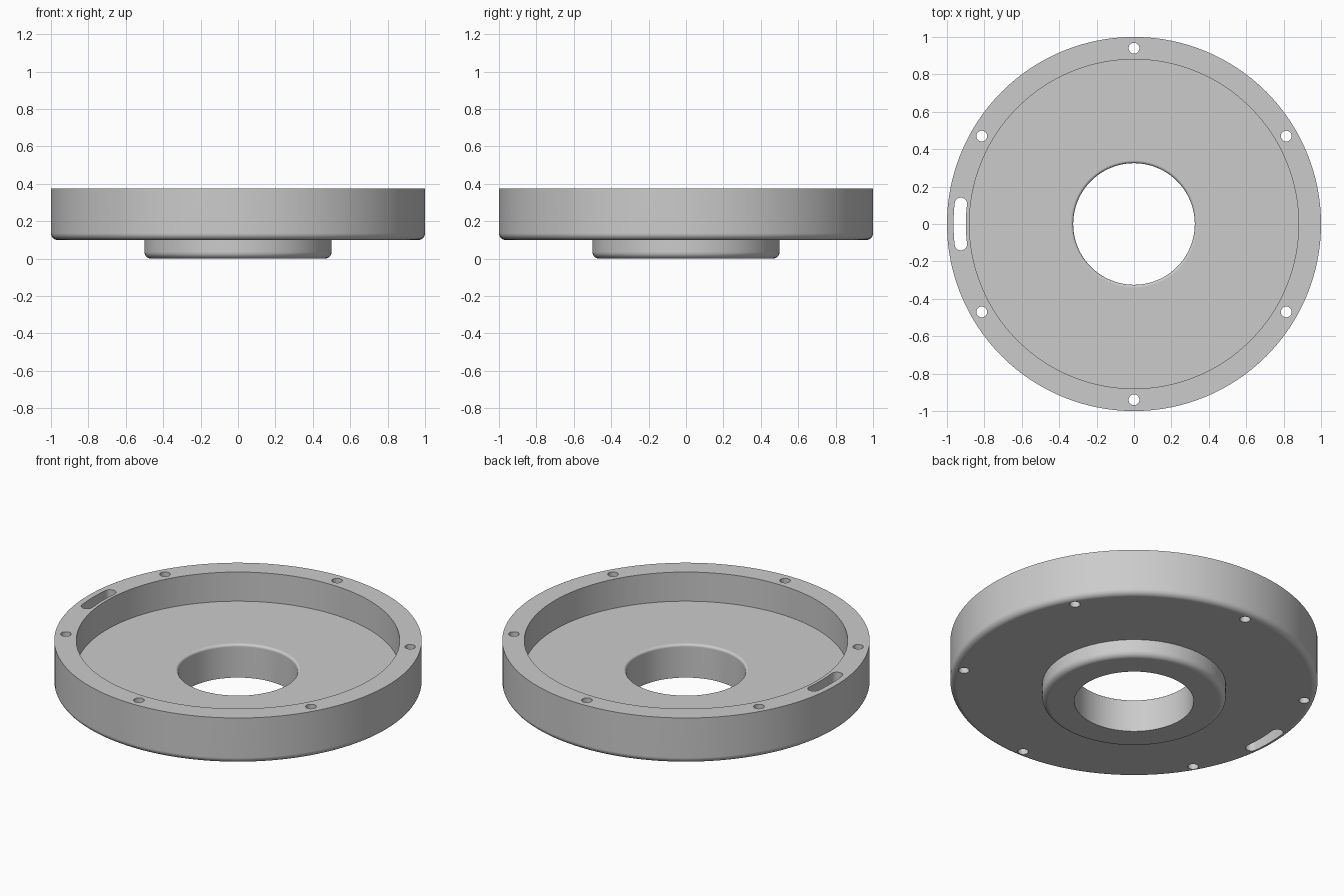
import bpy
import bmesh
from math import sin, cos, pi, radians

if "Cube" in bpy.data.objects:
    bpy.data.objects.remove(bpy.data.objects["Cube"], do_unlink=True)

HEIGHT, FLANGE_Z, FLOOR_Z = 0.375, 0.1, 0.2
RIM_R, POCKET_R, HUB_R, BORE_R = 1.0, 0.88, 0.5, 0.325
FILLET, LIP = 0.035, 0.015
BOLT_CIRCLE = 0.94

grey = bpy.data.materials.new("plain_grey")
grey.use_nodes = True
colour = (0.6, 0.6, 0.6, 1)
grey.diffuse_color = colour
grey.node_tree.nodes["Principled BSDF"].inputs["Base Color"].default_value = colour


def make_object(name, bm):
    bmesh.ops.recalc_face_normals(bm, faces=bm.faces[:])
    mesh = bpy.data.meshes.new(name)
    bm.to_mesh(mesh)
    bm.free()
    mesh.materials.append(grey)
    obj = bpy.data.objects.new(name, mesh)
    bpy.context.collection.objects.link(obj)
    return obj


def arc(cx, cy, radius, start, end, steps):
    """Points on a circular arc, angles in degrees."""
    angles = [radians(start + (end - start) * i / steps) for i in range(steps + 1)]
    return [(cx + radius * cos(a), cy + radius * sin(a)) for a in angles]


def lathe(name, profile, steps=128):
    bm = bmesh.new()
    verts = [bm.verts.new((r, 0, z)) for r, z in profile]
    edges = [bm.edges.new((v, verts[i - 1])) for i, v in enumerate(verts)]
    bmesh.ops.spin(bm, geom=verts + edges, cent=(0, 0, 0), axis=(0, 0, 1),
                   angle=2 * pi, steps=steps, use_merge=True)
    bmesh.ops.remove_doubles(bm, verts=bm.verts[:], dist=1e-5)
    return make_object(name, bm)


def add_prism(bm, outline):
    """Upright cutter that passes through the whole rim."""
    face = bm.faces.new([bm.verts.new((x, y, -0.1)) for x, y in outline])
    geom = bmesh.ops.extrude_face_region(bm, geom=[face])["geom"]
    top = [g for g in geom if isinstance(g, bmesh.types.BMVert)]
    bmesh.ops.translate(bm, verts=top, vec=(0, 0, HEIGHT + 0.2))


# Dish with hub, turned from one closed cross-section
profile = [(BORE_R, 0)]
profile += arc(HUB_R - FILLET, FILLET, FILLET, -90, 0, 8)
profile += [(HUB_R, FLANGE_Z)]
profile += arc(RIM_R - FILLET, FLANGE_Z + FILLET, FILLET, -90, 0, 8)
profile += [(RIM_R, HEIGHT), (POCKET_R, HEIGHT), (POCKET_R, FLOOR_Z)]
profile += arc(BORE_R + LIP, FLOOR_Z - LIP, LIP, 90, 180, 6)
dish = lathe("flanged_dish", profile)

# Six bolt holes and one curved slot through the rim
bm = bmesh.new()
for k in range(6):
    a = radians(30 + 60 * k)
    circle = arc(BOLT_CIRCLE * cos(a), BOLT_CIRCLE * sin(a), 0.029, 0, 360, 32)
    add_prism(bm, circle[:-1])

slot_r, half_width, half_angle = 0.932, 0.033, 6.7
start, end = 180 - half_angle, 180 + half_angle
outline = arc(0, 0, slot_r + half_width, start, end, 10)
for angle, turn in ((end, 1), (start, -1)):
    a = radians(angle)
    first = angle if turn == 1 else angle + 180
    cap = arc(slot_r * cos(a), slot_r * sin(a), half_width, first, first + 180, 12)
    if turn == 1:
        outline += cap[1:] + arc(0, 0, slot_r - half_width, end, start, 10)[1:]
    else:
        outline += cap[1:-1]
add_prism(bm, outline)
cutter = make_object("rim_cutter", bm)
cutter.hide_render = True

# Cut the openings, then remove the cutter
cut = dish.modifiers.new("openings", "BOOLEAN")
cut.operation = "DIFFERENCE"
cut.solver = "EXACT"
cut.object = cutter
bpy.ops.object.select_all(action="DESELECT")
bpy.context.view_layer.objects.active = dish
dish.select_set(True)
bpy.ops.object.modifier_apply(modifier=cut.name)
bpy.data.objects.remove(cutter, do_unlink=True)

# Smooth walls and fillets, crisp edges, flat faces kept flat
bpy.ops.object.shade_smooth_by_angle(angle=radians(30))
weighted = dish.modifiers.new("flat_faces", "WEIGHTED_NORMAL")
weighted.keep_sharp = True
